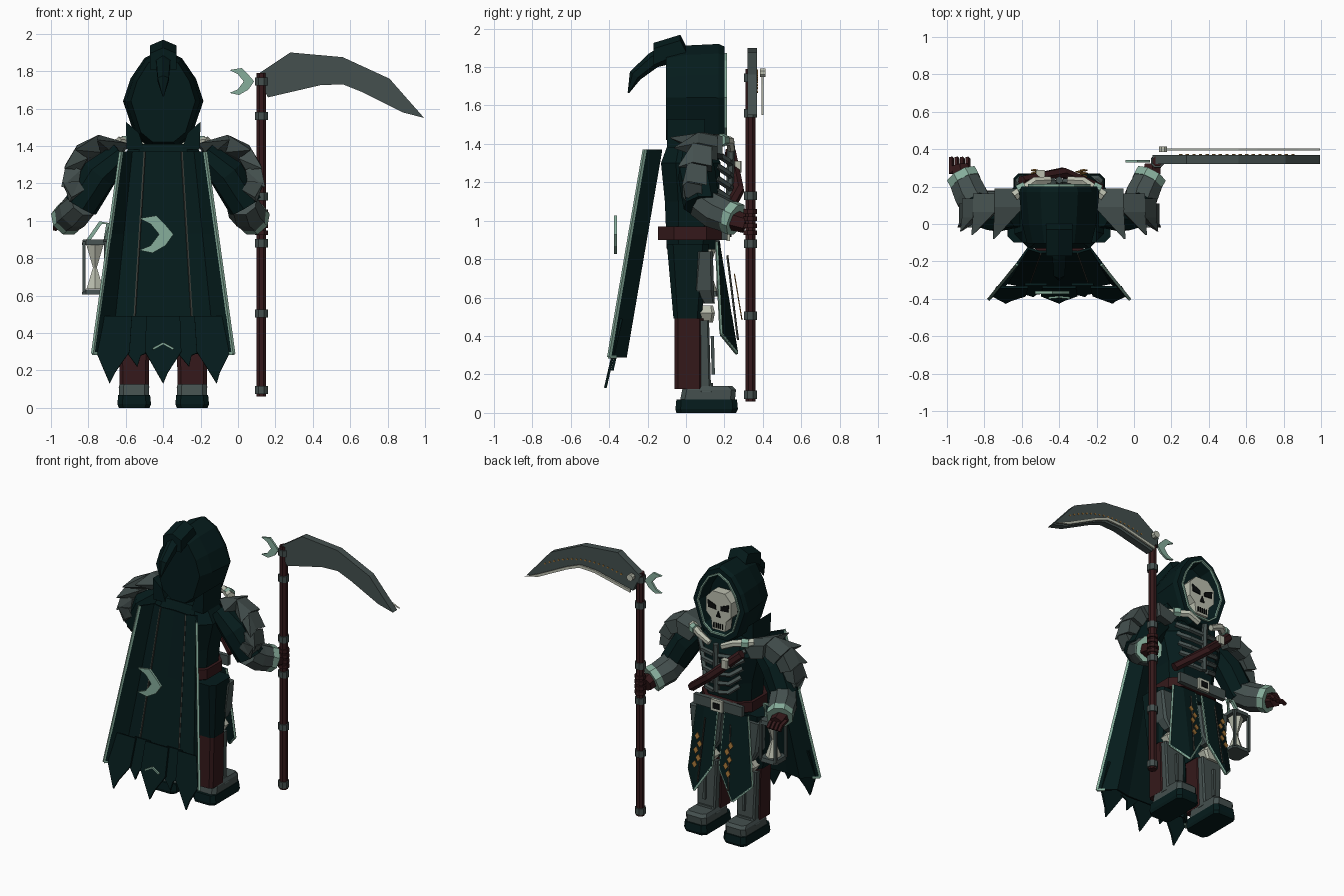
import bpy, bmesh, math
from mathutils import Vector

if "Cube" in bpy.data.objects:
    bpy.data.objects.remove(bpy.data.objects["Cube"])

CX = -0.4  # body centre line


def mat(name, rgb):
    m = bpy.data.materials.new(name)
    m.diffuse_color = (*rgb, 1)
    m.use_nodes = True
    m.node_tree.nodes["Principled BSDF"].inputs["Base Color"].default_value = m.diffuse_color
    return m


CLOTH = mat("dark_teal_cloth", (0.0015, 0.011, 0.0112))
STEEL = mat("grey_steel", (0.058, 0.08, 0.077))
LEATHER = mat("red_brown_leather", (0.035, 0.0095, 0.0105))
TRIM = mat("pale_green_trim", (0.24, 0.42, 0.33))
BONE = mat("bone", (0.5, 0.52, 0.43))
GOLD = mat("gold", (0.33, 0.16, 0.035))
BLACK = mat("black", (0.003, 0.004, 0.004))
SEAM = mat("dull_seam", (0.045, 0.05, 0.042))


def mesh(name, verts, faces, m, thick=0):
    me = bpy.data.meshes.new(name)
    me.from_pydata([tuple(v) for v in verts], [], faces)
    me.materials.append(m)
    bm = bmesh.new()
    bm.from_mesh(me)
    bmesh.ops.recalc_face_normals(bm, faces=bm.faces)
    bm.to_mesh(me)
    bm.free()
    ob = bpy.data.objects.new(name, me)
    bpy.context.collection.objects.link(ob)
    if thick:
        mod = ob.modifiers.new("thickness", "SOLIDIFY")
        mod.thickness, mod.offset = thick, 0
    return ob


def loft(name, rings, m, caps=True):
    n = len(rings[0])
    faces = [(r * n + i, r * n + (i + 1) % n, (r + 1) * n + (i + 1) % n, (r + 1) * n + i)
             for r in range(len(rings) - 1) for i in range(n)]
    if caps:
        faces += [tuple(range(n)), tuple(range((len(rings) - 1) * n, len(rings) * n))]
    return mesh(name, [p for r in rings for p in r], faces, m)


def tube(name, pts, radii, m, n=6):
    pts = [Vector(p) for p in pts]
    if not isinstance(radii, (list, tuple)):
        radii = [radii] * len(pts)
    rings = []
    for i, p in enumerate(pts):
        d = pts[min(i + 1, len(pts) - 1)] - pts[max(i - 1, 0)]
        q = d.to_track_quat('Z', 'Y')
        rings.append([p + q @ Vector((math.cos(a), math.sin(a), 0)) * radii[i]
                      for a in [math.tau * (k + .5) / n for k in range(n)]])
    return loft(name, rings, m)


def stack(name, x, rows, m, ch=0.3):
    """Chamfered box column; rows are (z, half width, y back, y front)."""
    rings = []
    for z, w, a, b in rows:
        c = ch * min(w, (b - a) / 2)
        rings.append([(x + u, v, z) for u, v in ((-w, a + c), (-w + c, a), (w - c, a), (w, a + c),
                                                 (w, b - c), (w - c, b), (-w + c, b), (-w, b - c))])
    return loft(name, rings, m)


def plate(name, pts, y, thick, m):
    """Flat outline in x and z, extruded along y."""
    return loft(name, [[(x, yy, z) for x, z in pts] for yy in (y - thick / 2, y + thick / 2)], m)


def crescent(name, x, z, r, y, m):
    shape = [(-.92, .85), (0, 1), (.5, .5), (.92, 0), (.5, -.6), (-.2, -1), (-.92, -.85), (-.3, -.6), (.15, 0), (-.3, .55)]
    return plate(name, [(x + u * r, z + v * r) for u, v in shape], y, .015, m)


# Torso, neck and belt
stack("torso", CX, [(.85, .17, -.1, .15), (1.1, .19, -.11, .17), (1.3, .24, -.13, .18), (1.41, .17, -.09, .14)], CLOTH, .5)
stack("belt", CX, [(.9, .2, -.145, .19), (.97, .2, -.145, .19)], LEATHER, .5)
plate("belt_front", [(CX - .19, .9), (CX + .19, .9), (CX + .19, .97), (CX - .19, .97)], .2, .03, STEEL)
plate("buckle", [(CX - .045, .895), (CX + .045, .895), (CX + .045, .975), (CX - .045, .975)], .22, .02, BONE)
plate("buckle_hole", [(CX - .025, .915), (CX + .025, .915), (CX + .025, .955), (CX - .025, .955)], .232, .008, BLACK)

# Hood with open front
half = [(0, 1.92), (.1, 1.87), (.175, 1.76), (.215, 1.64), (.15, 1.45), (.07, 1.39)]
outline = half + [(-x, z) for x, z in half[:0:-1]]


def hood_ring(sx, sz, y):
    return [(CX + x * sx, y, 1.65 + (z - 1.65) * sz) for x, z in outline]


loft("hood", [hood_ring(.8, .88, -.105), hood_ring(.92, .97, 0), hood_ring(1, 1, .17), hood_ring(.94, .95, .2),
              hood_ring(.74, .8, .2), hood_ring(.66, .74, .11)], CLOTH)
loft("hood_trim", [hood_ring(.78, .83, .2), hood_ring(.78, .83, .213), hood_ring(.735, .785, .213), hood_ring(.735, .785, .2)], TRIM, False)
tube("hood_tail", [(CX, -.09, 1.87), (CX, -.17, 1.835), (CX, -.265, 1.755), (CX, -.3, 1.665)],
     [.055, .042, .034, .004], CLOTH)
loft("hood_peak", [[(CX + u * .07, y, z) for u, z in ((-1, b), (-1, t - .03), (0, t), (1, t - .03), (1, b))]
                   for y, b, t in ((-.17, 1.81, 1.925), (-.03, 1.87, 1.968), (.0, 1.87, 1.91))], CLOTH)

# Skull face
jaw = [(.05, 1.735), (.1, 1.68), (.1, 1.58), (.06, 1.54), (.05, 1.465)]
plate("skull", [(CX + x, z) for x, z in jaw] + [(CX - x, z) for x, z in jaw[::-1]], .17, .07, BONE)
plate("nose_hole", [(CX - .018, 1.56), (CX + .018, 1.56), (CX, 1.605)], .208, .008, BLACK)
for k in range(5):
    x = CX - .034 + k * .017
    plate("tooth_gap", [(x - .003, 1.48), (x + .003, 1.48), (x + .003, 1.515), (x - .003, 1.515)], .208, .008, BLACK)


# Cape: a surface rule shared by cloth, trim, seams and tatters
ts, bows, zs = [-1, -.74, -.45, 0, .45, .74, 1], [-.05, .035, .015, .022, .015, .035, -.05], [1.37, .93, .49, .29]


def cape(t, z, back=0):
    f = (1.37 - z) / 1.08
    i = max(k for k in range(6) if ts[k] <= t)
    bow = bows[i] + (bows[i + 1] - bows[i]) * (t - ts[i]) / (ts[i + 1] - ts[i])
    return Vector((CX + t * (.225 + .15 * f), -.165 - .185 * f + bow - back, z))


mesh("cape", [cape(t, z) for z in zs for t in ts],
     [(r * 7 + c, r * 7 + c + 1, r * 7 + c + 8, r * 7 + c + 7) for r in range(3) for c in range(6)], CLOTH, .014)
for s in (-1, 1):
    tube("cape_side_trim", [cape(s, z) for z in zs], .011, TRIM, 4)
    tube("cape_hem_trim", [cape(s * t, .29) for t in (1, .9)], .011, TRIM, 4)
    tube("cape_seam", [cape(s * .44, z, .01) for z in zs[:3]], .006, SEAM, 4)
    tube("cape_chevron", [(CX, -.39, .345), (CX + s * .055, -.395, .315)], .008, TRIM, 4)
for c, w in ((-.72, .24), (-.36, .17), (0, .26), (.36, .17), (.72, .24)):
    low = .13 if w > .2 else .22
    hem = [(c - w, .49), (c + w, .49), (c + w, .3), (c + w * .25, low + .06), (c, low), (c - w, .3)]
    mesh("cape_tatter", [(cape(t, z).x, -.322 - .23 * (.49 - z) - .015 * (w > .2), z) for t, z in hem],
         [(0, 1, 2, 3, 4, 5)], CLOTH, .014)
crescent("cape_crescent", CX - .037, .928, .1, -.367, TRIM)

# Everything that repeats on both sides of the body
chain = [(.19, 1.41), (.345, 1.455), (.46, 1.4), (.52, 1.3), (.535, 1.2), (.49, 1.12)]
for s in (-1, 1):
    def X(d):
        return CX + s * d
    plate("cowl_side", [(X(.1), 1.38), (X(.195), 1.38), (X(.2), 1.53), (X(.13), 1.47)], .0, .2, CLOTH)
    plate("eye_socket", [(X(.018), 1.61), (X(.078), 1.615), (X(.083), 1.665), (X(.02), 1.64)], .208, .008, BLACK)

    # Shoulder plates: overlapping wedges, each with a spike at the back
    for i in range(5):
        (a, za), (b, zb) = chain[i], chain[i + 1]

        def inward(x, z, f=.4):
            return x + (.32 - x) * f, z + (1.22 - z) * f
        quad = [(a, za), (b, zb), inward(b, zb), inward(a, za)]
        y = .19 - .027 * i
        rings = [[(X(u), y, v - .015) for u, v in quad],
                 [(X(u), y - .1, v + .005) for u, v in quad],
                 [(X(b + (u - b) * .06 + .01), -.08 + .02 * i, zb + (v - zb) * .06 - .02) for u, v in quad]]
        loft("shoulder_plate", rings, STEEL)

    # Sleeve, cuff and hand
    k = -.03 if s > 0 else 0
    tube("sleeve", [(X(.22), .05, 1.36), (X(.34), .055, 1.25), (X(.44), .08, 1.08)], [.07, .1, .095], CLOTH, 8)
    tube("cuff", [(X(.42), .07, 1.1), (X(.47 + k), .15, 1.05), (X(.515 + k), .25, 1.01)], [.085, .095, .085], STEEL, 8)
    tube("cuff_trim", [(X(.5 + k), .222, 1.022), (X(.52 + k), .26, 1.005)], .09, TRIM, 8)
    tube("palm", [(X(.52 + k), .24, 1.005), (X(.53 + k), .31, .985)], [.055, .05], LEATHER)
    for k in range(4):
        if s < 0:
            x = X(.49 + k * .029)
            tube("finger", [(x, .27, 1.0), (x, .325, .985), (x, .35, .955)], .015, LEATHER, 5)
        else:
            z = .925 + k * .037
            tube("gripping_finger", [(.125, .335, z), (.125, .335, z + .024)], .038, LEATHER, 8)

    # Ribs and collar bone
    for k in range(5):
        z, w = 1.33 - k * .065, .18 - k * .012
        tube("rib", [(X(.02), .23, z - .03), (X(w * .65), .22, z - .02), (X(w), .16, z + .02)], .018, STEEL, 5)
    tube("collar_bone", [(X(.05), .235, 1.375), (X(.13), .23, 1.415), (X(.24), .15, 1.42)], [.022, .024, .03], BONE)
    tube("collar_tip", [(X(.18), .2, 1.42), (X(.22), .18, 1.42)], .033, TRIM)

    # Legs, armour and boots
    x = X(.155)
    stack("thigh", x, [(.49, .09, -.065, .08), (.88, .12, -.1, .12)], CLOTH)
    stack("shin", x, [(.125, .078, -.06, .09), (.49, .085, -.06, .09)], LEATHER, .25)
    stack("thigh_guard", x, [(.57, .07, .09, .15), (.64, .105, .04, .145), (.84, .125, .06, .14)], STEEL)
    stack("knee_guard", x, [(.47, .05, .06, .14), (.52, .08, .05, .15), (.56, .05, .06, .14)], BONE)
    stack("greave", x, [(.13, .07, .06, .13), (.48, .08, .06, .12)], STEEL)
    tube("greave_ridge", [(x, .142, .2), (x, .137, .4)], .012, STEEL, 4)
    stack("sole", x, [(0, .082, -.05, .26), (.02, .09, -.055, .27), (.07, .085, -.05, .265)], CLOTH)
    stack("boot", x, [(.07, .08, -.03, .255), (.12, .08, -.02, .26), (.14, .07, -.01, .24)], STEEL)
    stack("boot_strap", x, [(.11, .083, .07, .14), (.155, .06, .07, .14)], STEEL)

    # Front cloth panel with trim and gold diamonds
    def P(d, z, off=0):
        return Vector((X(d), .17 + (.88 - z) * .165 + off, z))
    edge = [P(.03, .89), P(.03, .5), P(.15, .31), P(.25, .41, -.065), P(.2, .89, -.01)]
    mesh("front_panel", edge + [P(.13, .89)], [(0, 1, 2, 5), (5, 2, 3, 4)], CLOTH, .014)
    for a, b in zip(edge, edge[1:]):
        tube("panel_trim", [a, b], .009, TRIM, 4)
    tube("panel_seam", [P(.1, .82, .035), P(.12, .38, .018)], .006, SEAM, 4)
    for k in range(5):
        z = .51 + k * .047
        mesh("gold_diamond", [P(.12 + .012 * (-1) ** k + u, z + v, .056) for u, v in ((0, -.026), (.02, 0), (0, .026), (-.02, 0))],
             [(0, 1, 2, 3)], GOLD, .006)

# Chest: breastbone and diagonal strap
tube("breastbone", [(CX, .225, 1.04), (CX, .235, 1.38)], .02, STEEL)
tube("chest_strap", [(CX + .22, .19, 1.0), (CX + .02, .275, 1.16), (CX - .2, .23, 1.36)], .03, LEATHER)
stack("strap_clasp", CX - .1, [(1.25, .025, .25, .29), (1.31, .025, .25, .29)], BONE)

# Scythe
SX, SY = .125, .335
tube("scythe_shaft", [(SX, SY, .06), (SX, SY, 1.79)], .028, LEATHER, 8)
for z in (.095, .505, .88, 1.13, 1.56, 1.745):
    tube("shaft_band", [(SX, SY, z - .022), (SX, SY, z + .022)], .037, STEEL, 8)
top = [(.1, 1.78), (.28, 1.9), (.56, 1.875), (.81, 1.76), (.995, 1.55)]
low = [(.16, 1.66), (.44, 1.725), (.56, 1.73), (.66, 1.69), (.88, 1.58), (.995, 1.55)]
plate("blade", top + low[-2::-1], .345, .05, STEEL)
plate("blade_edge", low + [(x, z + .02) for x, z in low[-2::-1]], .398, .012, BONE)
for k in range(18):
    t = k / 17
    x, z = .25 + .6 * t, 1.755 + .05 * math.sin(t * 2.6) - .11 * t * t
    plate("blade_dash", [(x - .009, z), (x, z - .007), (x + .009, z), (x, z + .007)], .371, .005, GOLD)
tube("blade_stud", [(.155, .385, 1.77), (.155, .415, 1.77)], .024, BONE, 8)
crescent("scythe_crescent", .02, 1.745, .072, SY, TRIM)

# Lantern with hourglass light
LX, LY = -.765, .11
for z in (.62, .885):
    stack("lantern_plate", LX, [(z - .014, .07, LY - .07, LY + .07), (z + .014, .065, LY - .065, LY + .065)], STEEL)
for u in (-.058, .058):
    for v in (-.058, .058):
        tube("lantern_post", [(LX + u, LY + v, .62), (LX + u, LY + v, .89)], .012, STEEL, 4)
tube("lantern_light", [(LX, LY, .635), (LX, LY, .75), (LX, LY, .87)], [.052, .012, .052], BONE)
tube("lantern_handle", [(LX - .04, LY, .89), (LX + .03, LY, .99), (LX + .07, LY, .985), (LX + .055, LY, .89)], .014, TRIM, 4)
